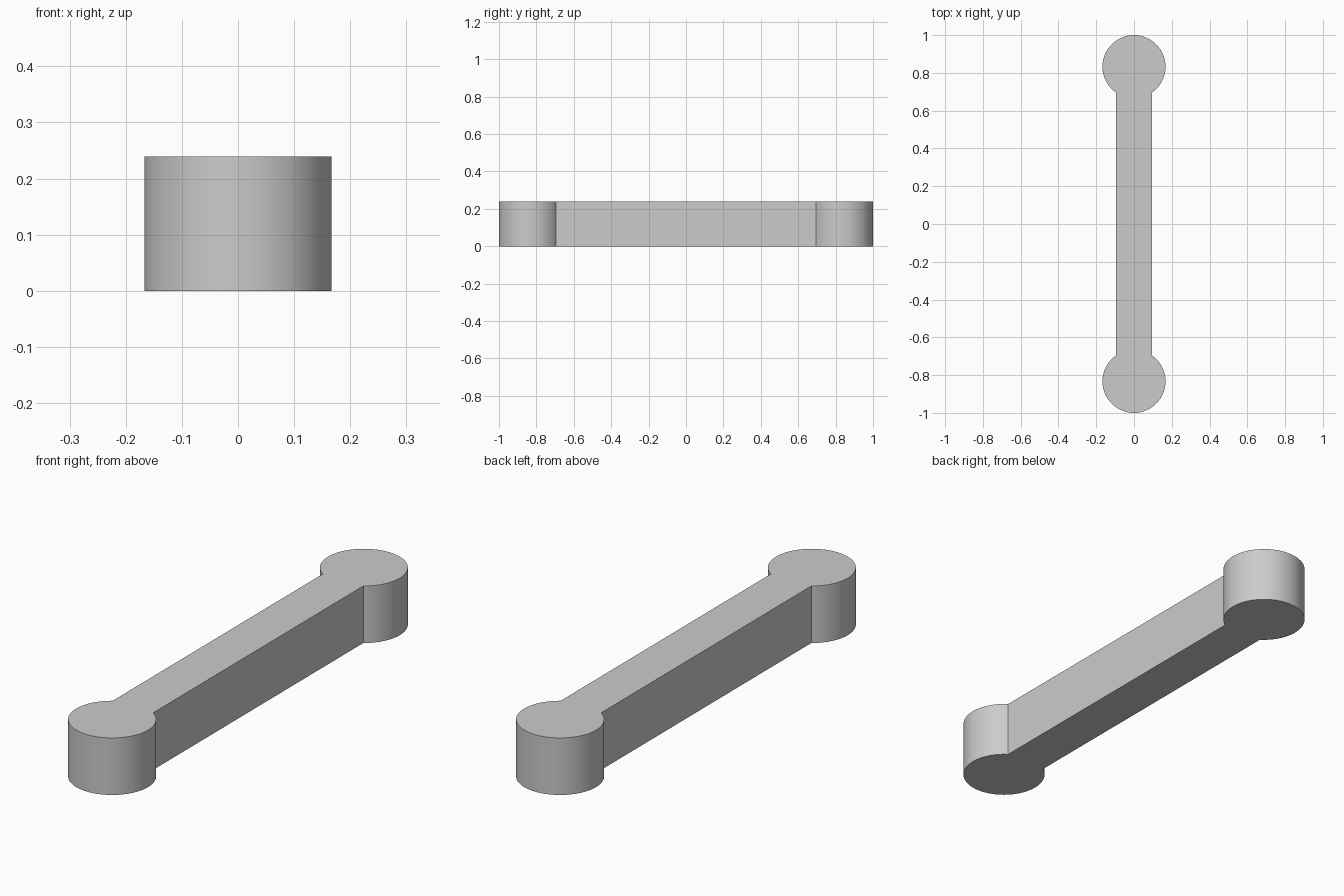
import bpy, bmesh, math

if "Cube" in bpy.data.objects:
    bpy.data.objects.remove(bpy.data.objects["Cube"])

RADIUS, CENTRE_Y, HALF_WIDTH, HEIGHT = 0.167, 0.833, 0.094, 0.239
STEPS = 72


def end_arc(side):
    """Counter-clockwise outline of one round end, from bar edge to bar edge."""
    gap = math.asin(HALF_WIDTH / RADIUS)
    start = -math.pi / 2 + gap
    sweep = 2 * math.pi - 2 * gap
    for i in range(STEPS + 1):
        a = start + sweep * i / STEPS
        yield (side * RADIUS * math.cos(a), side * (CENTRE_Y + RADIUS * math.sin(a)), 0)


# Link bar: a straight shank with a round boss at each end, one closed profile
bm = bmesh.new()
outline = [bm.verts.new(p) for side in (1, -1) for p in end_arc(side)]
base = bm.faces.new(outline)

# Extrude the profile to full height
top = bmesh.ops.extrude_face_region(bm, geom=[base], use_keep_orig=True)
top_verts = [g for g in top["geom"] if isinstance(g, bmesh.types.BMVert)]
bmesh.ops.translate(bm, verts=top_verts, vec=(0, 0, HEIGHT))
bmesh.ops.recalc_face_normals(bm, faces=bm.faces)

mesh = bpy.data.meshes.new("link_bar")
bm.to_mesh(mesh)
bm.free()
link_bar = bpy.data.objects.new("link_bar", mesh)
bpy.context.collection.objects.link(link_bar)

# Smooth round ends, crisp rims and inner corners
bpy.context.view_layer.objects.active = link_bar
link_bar.select_set(True)
bpy.ops.object.shade_smooth_by_angle(angle=math.radians(30))
